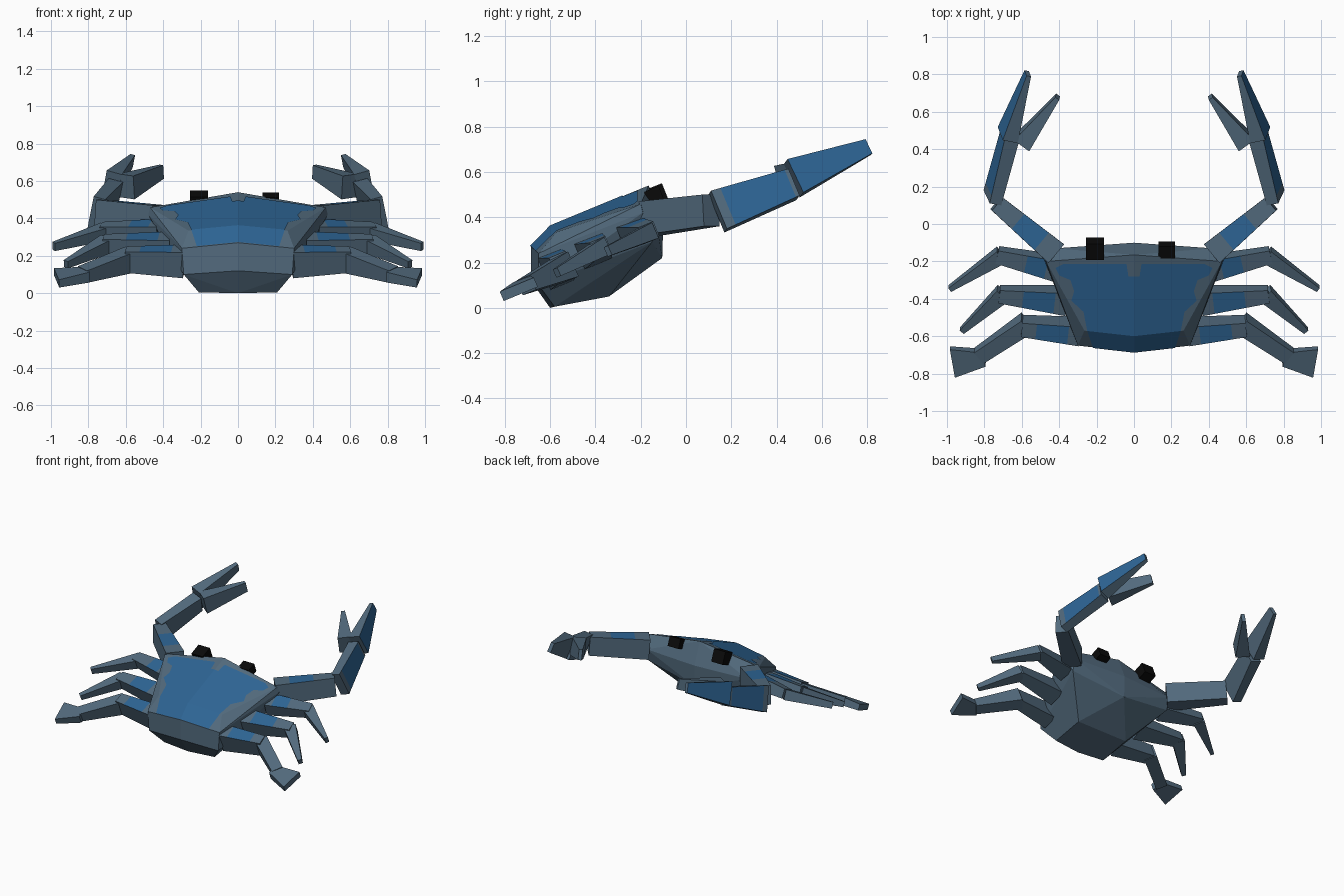
import bpy, bmesh, math
from mathutils import Vector

if "Cube" in bpy.data.objects:
    bpy.data.objects.remove(bpy.data.objects["Cube"])


def material(name, col):
    m = bpy.data.materials.new(name)
    m.diffuse_color = (*col, 1)
    m.use_nodes = True
    m.node_tree.nodes["Principled BSDF"].inputs["Base Color"].default_value = m.diffuse_color
    return m


GREY = material("slate grey", (0.085, 0.145, 0.205))
BLUE = material("shell blue", (0.027, 0.130, 0.300))
BLACK = material("eye black", (0.003, 0.003, 0.003))
TILT = Vector((0, -0.38, 0.92))      # the whole animal leans back


def finish(name, bm, mats, mirror=False, fix=True):
    if fix:
        bmesh.ops.recalc_face_normals(bm, faces=bm.faces[:])
    me = bpy.data.meshes.new(name)
    bm.to_mesh(me)
    bm.free()
    for m in mats:
        me.materials.append(m)
    ob = bpy.data.objects.new(name, me)
    bpy.context.collection.objects.link(ob)
    if mirror:
        mod = ob.modifiers.new("mirror", 'MIRROR')
        mod.use_mirror_merge = False
    return ob


def segment(name, p0, p1, s0, s1, up=TILT, face=None, span=(0.3, 0.75)):
    """Tapered box from p0 to p1, s = (width, height); face 1 = side, 2 = top
    is painted blue between the two span fractions."""
    p0, p1 = Vector(p0), Vector(p1)
    d = (p1 - p0).normalized()
    side = d.cross(Vector(up)).normalized()
    u = side.cross(d)
    bm = bmesh.new()
    rings = []
    ts = sorted({0.0, *(span if face else ()), 1.0})
    for t in ts:
        c = p0.lerp(p1, t)
        w = (s0[0] + (s1[0] - s0[0]) * t) / 2
        h = (s0[1] + (s1[1] - s0[1]) * t) / 2
        rings.append([bm.verts.new(c + side * w * a + u * h * b)
                      for a, b in ((-1, -1), (1, -1), (1, 1), (-1, 1))])
    for i in range(len(ts) - 1):
        for j in range(4):
            k = (j + 1) % 4
            f = bm.faces.new((rings[i][j], rings[i][k],
                              rings[i + 1][k], rings[i + 1][j]))
            if face == j and span[0] <= ts[i] < span[1]:
                f.material_index = 1
    bm.faces.new(rings[0])
    bm.faces.new(rings[-1])
    return finish(name, bm, [GREY, BLUE], mirror=True)


def top_z(x, y):
    return 0.54 + 0.414 * (y + 0.165) - 0.142 * abs(x)


# Body: hull of a few mirrored corner points
half = [(x, y, top_z(x, y)) for x, y in
        ((0, -0.165), (0.47, -0.2), (0.265, -0.57), (0, -0.6))]
half += [(0, -0.10, 0.38), (0.42, -0.13, 0.38), (0.48, -0.19, 0.42),
         (0.30, -0.65, 0.24), (0, -0.685, 0.27),
         (0, -0.105, 0.22), (0.42, -0.15, 0.29),
         (0.29, -0.65, 0.10), (0, -0.685, 0.12),
         (0.21, -0.34, 0.05), (0.21, -0.58, 0.005), (0, -0.60, 0.0)]
bm = bmesh.new()
for x, y, z in half:
    bm.verts.new((x, y, z))
    if x:
        bm.verts.new((-x, y, z))
res = bmesh.ops.convex_hull(bm, input=bm.verts[:])
loose = [v for v in bm.verts if not v.link_faces]
bmesh.ops.delete(bm, geom=loose, context='VERTS')
bmesh.ops.dissolve_limit(bm, angle_limit=math.radians(2),
                         verts=bm.verts[:], edges=bm.edges[:])
finish("body", bm, [GREY])

# Painted shell patch: thin sheet over the top and the rear bevel
outline = [(0, -0.28), (0.03, -0.28), (0.04, -0.215), (0.38, -0.215),
           (0.42, -0.235), (0.40, -0.275), (0.34, -0.30), (0.32, -0.36),
           (0.335, -0.41), (0.27, -0.47), (0.25, -0.572), (0, -0.6)]
bm = bmesh.new()
vs = [bm.verts.new((x, y, top_z(x, y) + 0.004)) for x, y in outline]
bm.faces.new(vs[::-1])
low = [bm.verts.new(p) for p in ((0, -0.688, 0.274), (0.22, -0.663, 0.252))]
bm.faces.new((vs[-1], vs[-2], low[1], low[0]))
for f in bm.faces:
    f.normal_update()
    if f.normal.z < 0:
        f.normal_flip()
finish("shell_patch", bm, [BLUE], mirror=True, fix=False)

# Eyes: two slightly unequal tilted blocks
for name, c, size in (("left_eye", (-0.208, -0.132, 0.490), (0.095, 0.092, 0.092)),
                      ("right_eye", (0.175, -0.14, 0.492), (0.09, 0.07, 0.07))):
    bm = bmesh.new()
    bmesh.ops.create_cube(bm, size=1)
    bmesh.ops.scale(bm, vec=size, verts=bm.verts[:])
    ob = finish(name, bm, [BLACK])
    ob.location = c
    ob.rotation_euler.x = math.radians(22)

# Claw arms
roll = (-0.035, -0.07, 0.175)
segment("claw_upper_arm", (0.42, -0.155, 0.395), (0.735, 0.11, 0.43),
        (0.13, 0.15), (0.09, 0.14), (0, 0, 1), 2, (0.25, 0.65))
segment("claw_forearm", (0.757, 0.14, 0.425), (0.665, 0.47, 0.545),
        (0.065, 0.185), (0.08, 0.13), roll, 1, (0.12, 0.95))
segment("claw_outer_finger", (0.675, 0.475, 0.572), (0.568, 0.805, 0.71),
        (0.085, 0.165), (0.025, 0.07), roll, 1, (0.0, 1.0))
segment("claw_inner_finger", (0.597, 0.435, 0.57), (0.408, 0.68, 0.65),
        (0.10, 0.13), (0.025, 0.075), (0, -0.2, 1))

# Walking legs
segment("front_leg_upper", (0.42, -0.235, 0.33), (0.73, -0.165, 0.335),
        (0.12, 0.10), (0.075, 0.07), face=2, span=(0.15, 0.5))
segment("front_leg_lower", (0.71, -0.165, 0.33), (0.985, -0.345, 0.25),
        (0.08, 0.075), (0.025, 0.045))
segment("middle_leg_upper", (0.36, -0.41, 0.25), (0.72, -0.375, 0.265),
        (0.13, 0.12), (0.075, 0.08), face=2, span=(0.18, 0.65))
segment("middle_leg_lower", (0.70, -0.37, 0.265), (0.92, -0.57, 0.155),
        (0.085, 0.08), (0.03, 0.04))

# Swimming legs with flat paddles
segment("rear_leg_upper", (0.29, -0.575, 0.17), (0.60, -0.545, 0.18),
        (0.11, 0.15), (0.08, 0.12), face=2, span=(0.2, 0.75))
segment("rear_leg_lower", (0.575, -0.53, 0.18), (0.83, -0.705, 0.10),
        (0.09, 0.12), (0.08, 0.07))
segment("rear_leg_paddle", (0.80, -0.715, 0.10), (0.97, -0.738, 0.082),
        (0.08, 0.06), (0.165, 0.045))
